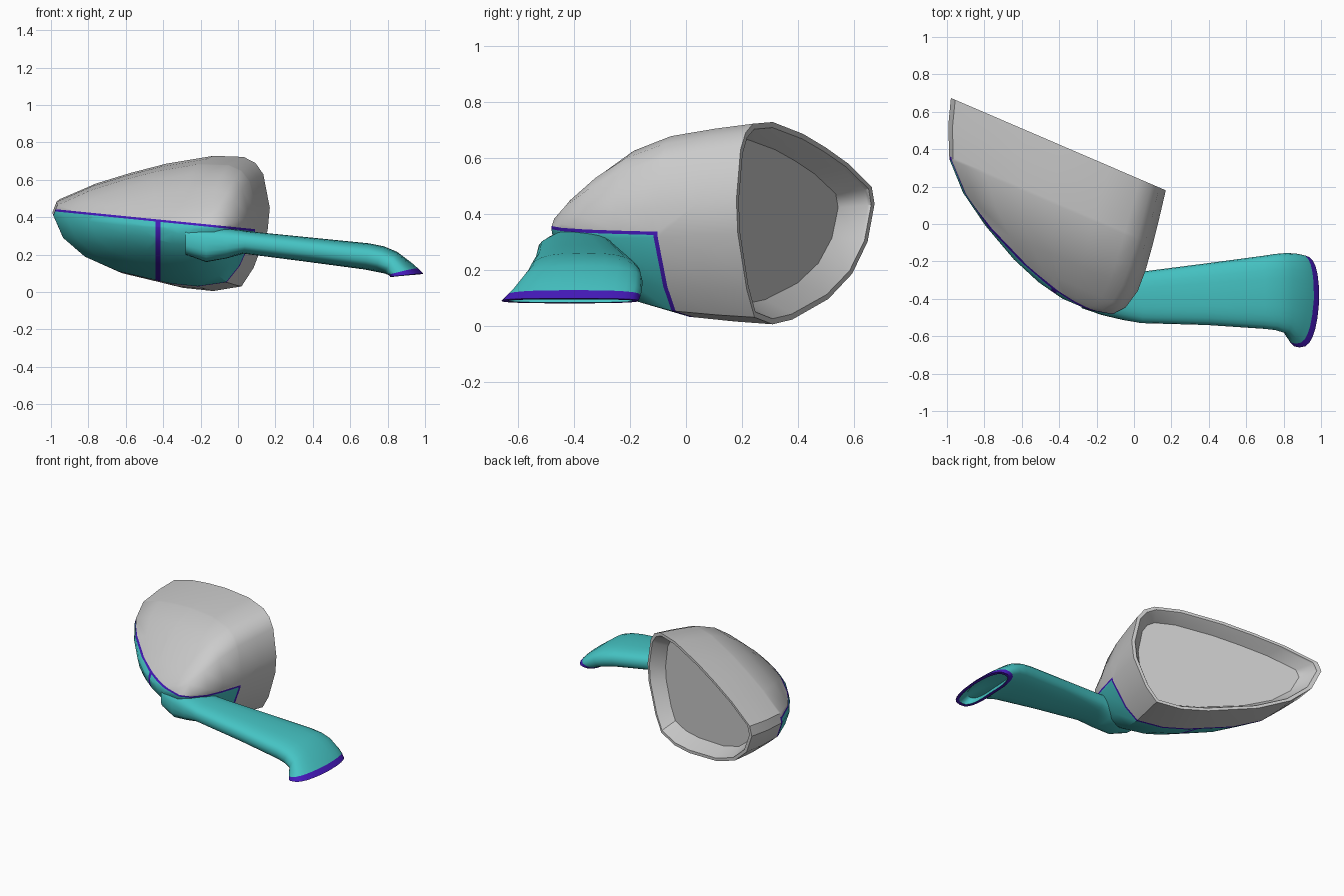
import bpy, bmesh, math
from mathutils import Vector

if "Cube" in bpy.data.objects:
    bpy.data.objects.remove(bpy.data.objects["Cube"])


def material(name, rgb):
    m = bpy.data.materials.new(name)
    m.diffuse_color = (*rgb, 1)
    m.use_nodes = True
    m.node_tree.nodes["Principled BSDF"].inputs["Base Color"].default_value = m.diffuse_color
    return m


TEAL = material("teal", (0.06, 0.55, 0.55))
PURPLE = material("purple", (0.06, 0.01, 0.5))


def loft(rings):
    """Skin a list of equal-length closed rings, capping both ends."""
    bm = bmesh.new()
    loops = [[bm.verts.new(p) for p in r] for r in rings]
    for a, b in zip(loops, loops[1:]):
        for i in range(len(a)):
            j = (i + 1) % len(a)
            bm.faces.new((a[i], a[j], b[j], b[i]))
    bm.faces.new(loops[0])
    bm.faces.new(loops[-1])
    bmesh.ops.recalc_face_normals(bm, faces=bm.faces)
    return bm


def finish(bm, name, mats=(), angle=40):
    me = bpy.data.meshes.new(name)
    bm.to_mesh(me)
    bm.free()
    ob = bpy.data.objects.new(name, me)
    bpy.context.collection.objects.link(ob)
    for m in mats:
        me.materials.append(m)
    bpy.ops.object.select_all(action='DESELECT')
    ob.select_set(True)
    bpy.context.view_layer.objects.active = ob
    bpy.ops.object.shade_smooth_by_angle(angle=math.radians(angle))
    return ob


# Housing frame: rim plane is vertical and turned; U runs along it, N goes forward
ORIGIN = Vector((0.17, 0.18, 0))
U = Vector((0.919, -0.395, 0))
N = Vector((-0.395, -0.919, 0))
DEPTH = 0.755

# Rim outline as seen from the right (y, z)
RIM = [(.23, .722), (.30, .728), (.41, .685), (.49, .637), (.57, .58), (.655, .495),
       (.665, .435), (.64, .30), (.585, .186), (.50, .096), (.37, .022), (.30, .005),
       (.235, .03), (.207, .13), (.175, .33), (.17, .45), (.185, .63), (.203, .69)]
RIM = [(-(y - .17) * 2.53, z) for y, z in RIM]


def section(n, left, right, bottom, top):
    """Rim outline stretched to the given extents at depth n."""
    t = n / DEPTH
    uc, zc = -.28 + .08 * t, .40 - .06 * t
    pts = []
    for u, z in RIM:
        a, b = u + .28, z - .40
        a = a / .28 * (right - uc) if a > 0 else a / .972 * (uc - left)
        b = b / .328 * (top - zc) if b > 0 else b / .395 * (zc - bottom)
        pts.append(ORIGIN + U * (uc + a) + N * n + Vector((0, 0, zc + b)))
    return pts


SECTIONS = [
    (.09, -1.13, -.07, .08, .665),      # recessed floor
    (.012, -1.215, -.03, .033, .70),    # inner lip
    (0, -1.22, -.022, .025, .708),
    (0, -1.25, 0, .005, .728),          # rim
    (.14, -1.205, .025, .015, .71),
    (.29, -1.135, .05, .03, .685),
    (.305, -1.127, .052, .031, .682),
    (.44, -.99, .07, .07, .63),
    (.555, -.81, .075, .12, .55),
    (.66, -.60, .05, .19, .46),
    (.72, -.43, 0, .255, .40),
    (.75, -.28, -.12, .31, .36)]        # nose

SEAM = Vector((.1, 0, 1)).normalized()


def depth(p):
    return (p - ORIGIN).dot(N)


def under_seam(p, z):
    return (p - Vector((0, 0, z))).dot(SEAM) < 0


def housing_part(name, cover):
    bm = loft([section(*s) for s in SECTIONS])
    cuts = [((0, 0, .345), SEAM), ((0, 0, .333), SEAM),
            ((-.44, 0, 0), (1, 0, 0)), ((-.415, 0, 0), (1, 0, 0))]
    for co, no in cuts:
        faces = [f for f in bm.faces if depth(f.calc_center_median()) > .29]
        geom = faces + list({e for f in faces for e in f.edges}) \
            + list({v for f in faces for v in f.verts})
        bmesh.ops.bisect_plane(bm, geom=geom, plane_co=co, plane_no=no, dist=1e-5)
    drop = []
    for f in bm.faces:
        c = f.calc_center_median()
        in_cover = depth(c) > .29 and under_seam(c, .345)
        if in_cover != cover:
            drop.append(f)
        elif cover:
            strip = -.44 < c.x < -.415
            edge = depth(c) < .305 or not under_seam(c, .333)
            f.material_index = int(strip or edge)
    bmesh.ops.delete(bm, geom=drop, context='FACES')
    return finish(bm, name, (TEAL, PURPLE) if cover else ())


housing_part("mirror_housing", False)
housing_part("lower_cover", True)


# Mounting arm: sections of (top x, top z, bottom x, bottom z, front y, back y)
ARM = [(-.28, .355, -.28, .20, -.45, -.30),
       (-.17, .35, -.17, .16, -.487, -.26),
       (-.06, .34, -.06, .18, -.513, -.25),
       (.05, .325, .03, .205, -.53, -.255),
       (.40, .29, .38, .16, -.54, -.21),
       (.70, .26, .68, .12, -.56, -.17),
       (.78, .244, .73, .11, -.567, -.16),
       (.85, .215, .78, .10, -.585, -.155),
       (.93, .155, .803, .093, -.62, -.158),
       (.962, .127, .812, .09, -.64, -.162),
       (.99, .098, .82, .08, -.66, -.17),     # foot edge
       (.972, .094, .838, .083, -.635, -.19),  # foot lip
       (.93, .14, .82, .12, -.60, -.20)]       # hollow of the foot


def arm_section(xt, zt, xb, zb, y0, y1, count=24):
    top, bot = Vector((xt, 0, zt)), Vector((xb, 0, zb))
    mid, half = (top + bot) / 2, (top - bot) / 2
    pts = []
    for i in range(count):
        a = 2 * math.pi * i / count
        c, s = math.cos(a), math.sin(a)
        c = math.copysign(abs(c) ** .75, c)
        s = math.copysign(abs(s) ** .75, s)
        p = mid + half * s
        p.y = (y0 + y1) / 2 + (y1 - y0) / 2 * c
        if xt > .9:                     # foot is slightly skewed
            p.x += .02 * min(c, 0)
        pts.append(p)
    return pts


bm = loft([arm_section(*s) for s in ARM])
for f in bm.faces:
    c = f.calc_center_median()
    i = min(v.index for v in f.verts) if f.index >= 0 else 0
bm.verts.index_update()
for f in bm.faces:
    first = min(v.index for v in f.verts) // 24
    f.material_index = int(9 <= first <= 10)
finish(bm, "mounting_arm", (TEAL, PURPLE), 50)
